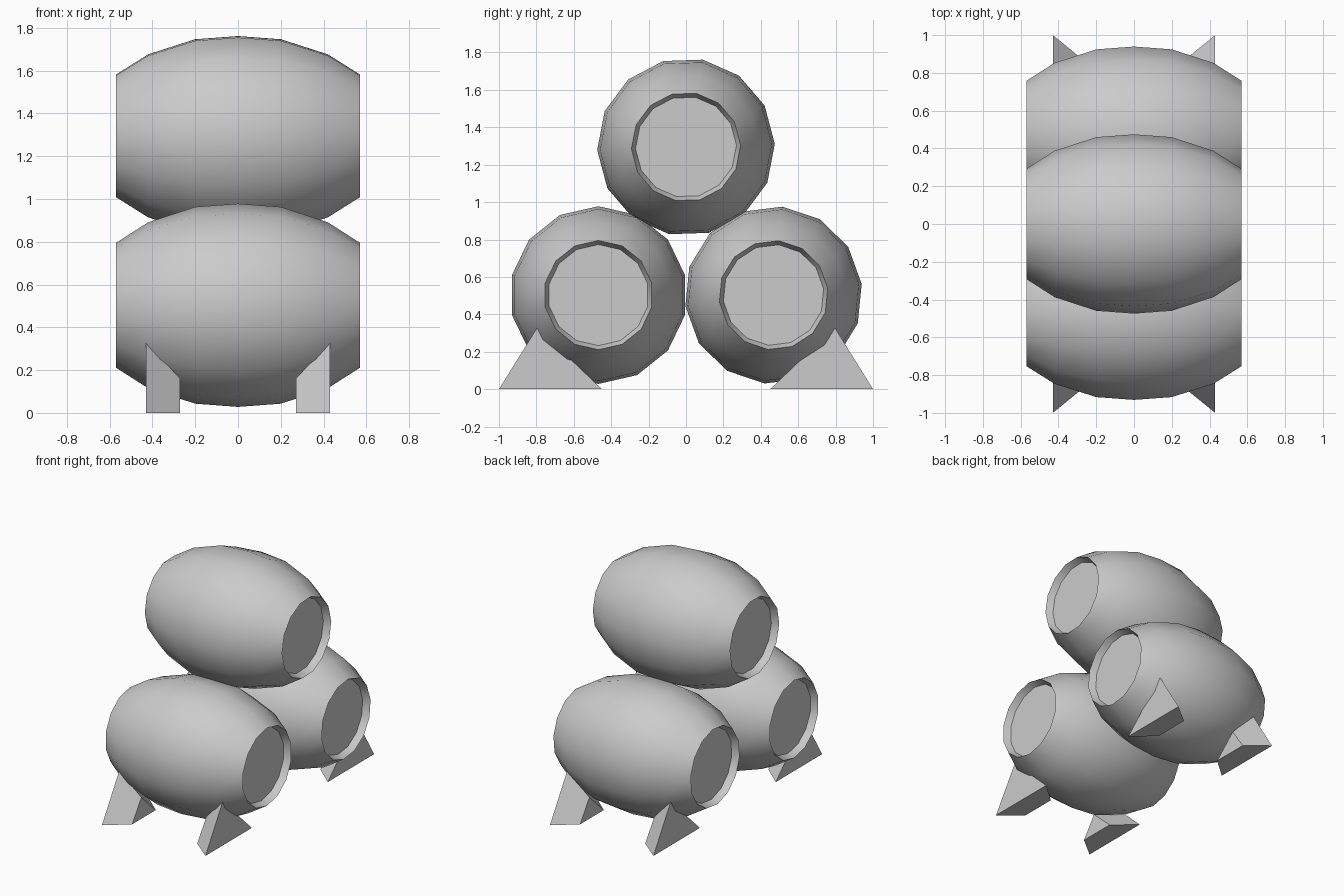
import bpy, bmesh, math

if "Cube" in bpy.data.objects:
    bpy.data.objects.remove(bpy.data.objects["Cube"])

SIDES = 14


def finish(bm, name, smooth=False):
    bmesh.ops.recalc_face_normals(bm, faces=bm.faces[:])
    mesh = bpy.data.meshes.new(name)
    bm.to_mesh(mesh)
    bm.free()
    ob = bpy.data.objects.new(name, mesh)
    bpy.context.collection.objects.link(ob)
    if smooth:
        bpy.ops.object.select_all(action='DESELECT')
        bpy.context.view_layer.objects.active = ob
        ob.select_set(True)
        bpy.ops.object.shade_smooth_by_angle(angle=math.radians(45))
    return ob


def barrel(name, y, z, turn):
    # half profile (x, radius): recessed lid, rim, bulging staves
    half = [(0.52, 0.27), (0.57, 0.292), (0.42, 0.388), (0.2, 0.46)]
    profile = [(-x, r) for x, r in half] + [(0, 0.475)] + half[::-1]
    bm = bmesh.new()
    rings = []
    for x, r in profile:
        rings.append([bm.verts.new((x,
                                    y + r * math.sin(turn + math.tau * i / SIDES),
                                    z + r * math.cos(turn + math.tau * i / SIDES)))
                      for i in range(SIDES)])
    for a, b in zip(rings, rings[1:]):
        for i in range(SIDES):
            j = (i + 1) % SIDES
            bm.faces.new((a[i], a[j], b[j], b[i]))
    # flat lids
    bm.faces.new(rings[0])
    bm.faces.new(rings[-1])
    return finish(bm, name, smooth=True)


def wedge(name, sx, sy):
    # large triangle on the outside, half-size triangle on the inside
    outer = [(0.45, 0), (1.0, 0), (0.795, 0.33)]
    inner = [(0.59, 0), (0.87, 0), (0.76, 0.16)]
    bm = bmesh.new()
    a = [bm.verts.new((sx * 0.43, sy * y, z)) for y, z in outer]
    b = [bm.verts.new((sx * 0.27, sy * y, z)) for y, z in inner]
    bm.faces.new(a)
    bm.faces.new(b)
    for i in range(3):
        j = (i + 1) % 3
        bm.faces.new((a[i], a[j], b[j], b[i]))
    return finish(bm, name)


# stacked barrels
barrel("top_barrel", 0, 1.295, 0.19)
barrel("front_barrel", -0.468, 0.503, 0.0)
barrel("back_barrel", 0.468, 0.503, 0.1)

# chocks holding the lower barrels
for sx, side in ((-1, "left"), (1, "right")):
    for sy, end in ((-1, "front"), (1, "back")):
        wedge(f"{end}_{side}_wedge", sx, sy)
